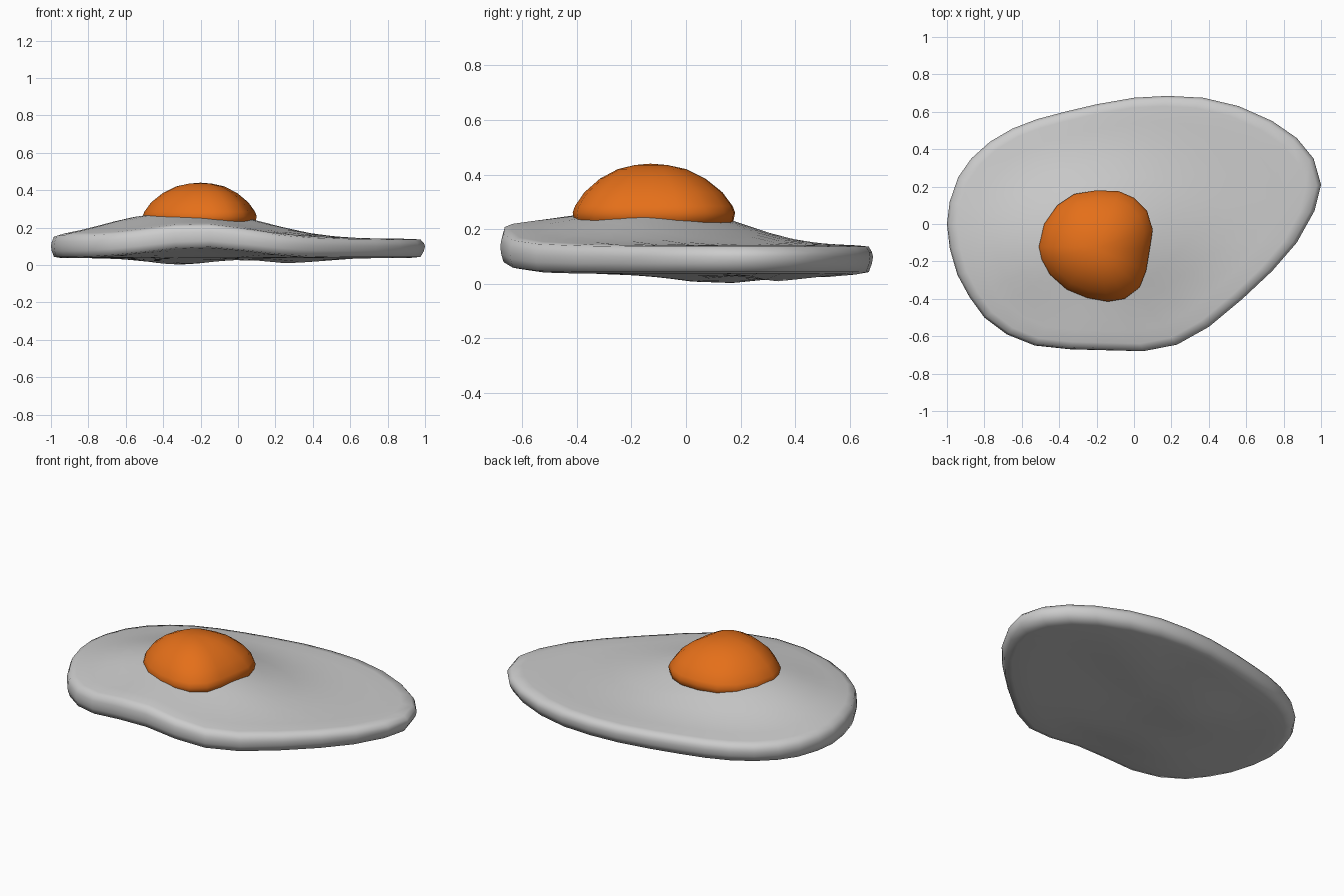
import bpy, bmesh, math

if "Cube" in bpy.data.objects:
    bpy.data.objects.remove(bpy.data.objects["Cube"])


def smoothstep(a, b, v):
    s = min(1, max(0, (v - a) / (b - a)))
    return s * s * (3 - 2 * s)


def loft(name, outline, centre, profile, height):
    """Shrink an outline towards a centre through (scale, level) rings; close both ends."""
    bm = bmesh.new()
    cx, cy = centre

    def vert(p, t, level):
        x, y = cx + (p[0] - cx) * t, cy + (p[1] - cy) * t
        return bm.verts.new((x, y, height(x, y, level)))

    first, *mid, last = profile
    rings = [[vert(p, t, lv) for p in outline] for t, lv in mid]
    bottom, top = vert(centre, *first), vert(centre, *last)
    n = len(outline)
    for i in range(n):
        j = (i + 1) % n
        bm.faces.new((bottom, rings[0][i], rings[0][j]))
        bm.faces.new((top, rings[-1][j], rings[-1][i]))
        for a, b in zip(rings, rings[1:]):
            bm.faces.new((a[i], a[j], b[j], b[i]))
    bmesh.ops.recalc_face_normals(bm, faces=bm.faces)
    for f in bm.faces:
        f.smooth = True
    me = bpy.data.meshes.new(name)
    bm.to_mesh(me)
    bm.free()
    ob = bpy.data.objects.new(name, me)
    bpy.context.collection.objects.link(ob)
    return ob


# Egg white: level -1 is the underside, 0 the rim, 1 the domed top
def white_height(x, y, level):
    lift = 0.055 * math.exp(-((x + 0.2) / 0.38) ** 2) * smoothstep(-0.3, -0.66, y)
    d = math.hypot((x + 0.27) / 0.55, (y + 0.13) / 0.42)
    top = 0.14 + 0.14 * math.exp(-d ** 2.6)
    dip = (0.035 * math.exp(-((x + 0.3) ** 2 + (y - 0.13) ** 2) / 0.06)
           + 0.03 * math.exp(-((x - 0.3) ** 2 + (y - 0.36) ** 2) / 0.03))
    under = 0.037 - dip
    rim = 0.1
    z = rim + (top - rim) * level if level > 0 else rim + (under - rim) * -level
    return max(0, z + lift)


white_outline = [
    (-1, 0), (-0.985, 0.12), (-0.94, 0.25), (-0.87, 0.35), (-0.77, 0.44), (-0.65, 0.51),
    (-0.52, 0.56), (-0.37, 0.60), (-0.2, 0.64), (0, 0.675), (0.18, 0.685), (0.37, 0.675),
    (0.56, 0.63), (0.74, 0.55), (0.87, 0.46), (0.96, 0.35), (1, 0.21), (0.965, 0.07),
    (0.87, -0.1), (0.74, -0.25), (0.58, -0.4), (0.4, -0.55), (0.23, -0.645), (0.05, -0.68),
    (-0.15, -0.675), (-0.34, -0.67), (-0.53, -0.65), (-0.68, -0.59), (-0.8, -0.5),
    (-0.88, -0.39), (-0.945, -0.27), (-0.985, -0.13)]
white_profile = [(0, -1), (0.2, -1), (0.4, -1), (0.6, -1), (0.8, -1), (0.93, -1), (0.98, -0.9),
                 (0.995, -0.4), (1, 0), (0.995, 0.4), (0.98, 0.9), (0.93, 1), (0.82, 1),
                 (0.7, 1), (0.58, 1), (0.45, 1), (0.3, 1), (0.15, 1), (0, 1)]
loft("egg_white", white_outline, (-0.2, -0.1), white_profile, white_height)

# Yolk: a lopsided dome sunk slightly into the white
yolk_outline = [
    (-0.51, -0.12), (-0.48, 0), (-0.41, 0.1), (-0.32, 0.16), (-0.2, 0.18), (-0.08, 0.175),
    (0, 0.14), (0.07, 0.07), (0.1, -0.03), (0.085, -0.13), (0.065, -0.25), (0.03, -0.34),
    (-0.05, -0.4), (-0.14, -0.415), (-0.25, -0.395), (-0.36, -0.35), (-0.45, -0.27),
    (-0.495, -0.19)]
yolk_profile = [(0, 0.21), (0.9, 0.21), (0.98, 0.23), (1, 0.26), (0.97, 0.285), (0.85, 0.335),
                (0.65, 0.385), (0.42, 0.42), (0.2, 0.435), (0, 0.44)]
yolk = loft("yolk", yolk_outline, (-0.2, -0.13), yolk_profile, lambda x, y, z: z)
mat = bpy.data.materials.new("yolk_orange")
mat.diffuse_color = (0.78, 0.16, 0.01, 1)
mat.use_nodes = True
mat.node_tree.nodes["Principled BSDF"].inputs["Base Color"].default_value = mat.diffuse_color
yolk.data.materials.append(mat)
